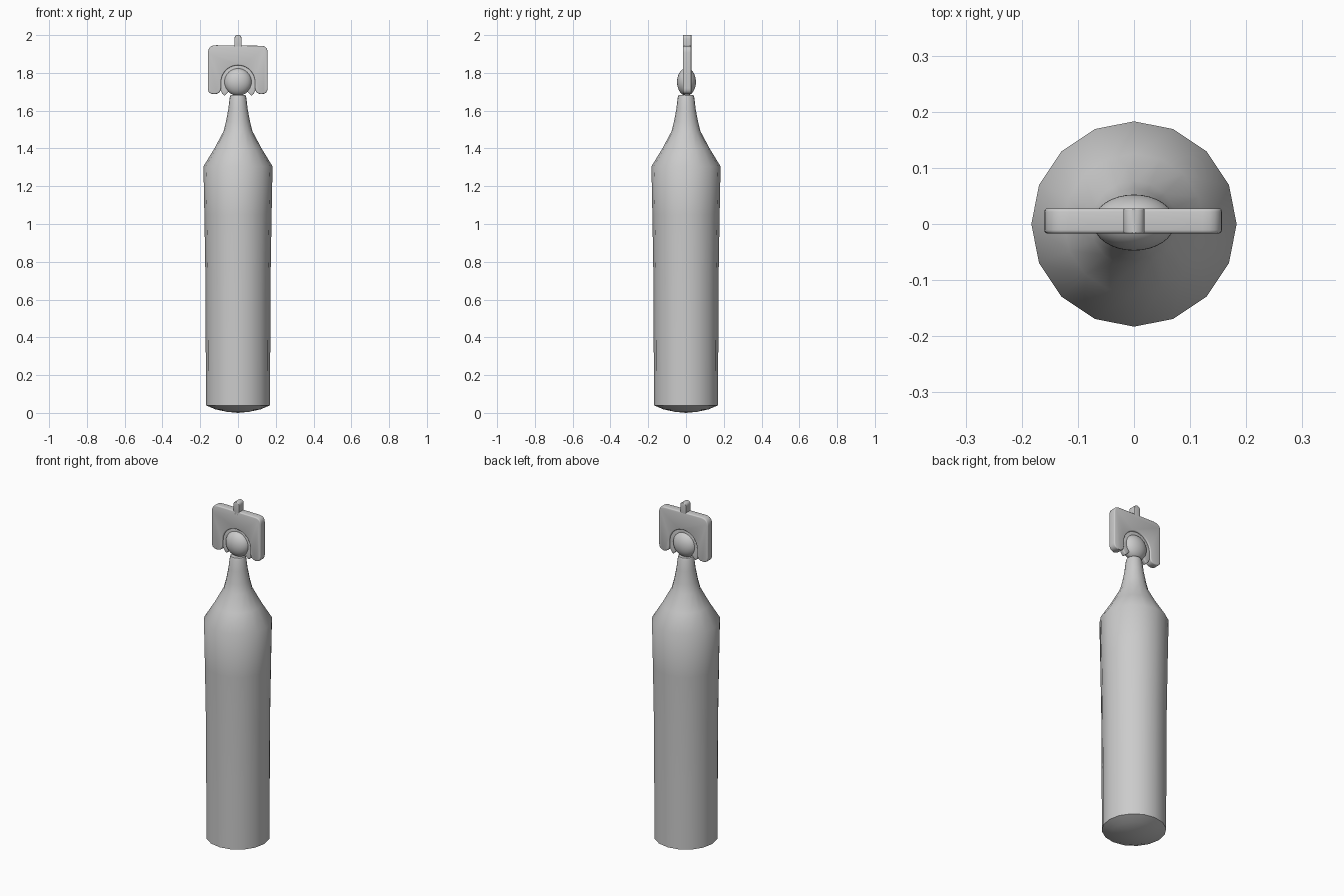
import bpy, bmesh, math
from mathutils import Vector

if "Cube" in bpy.data.objects:
    bpy.data.objects.remove(bpy.data.objects["Cube"])


def finish(name, bm, angle=40, bevel=0):
    bmesh.ops.recalc_face_normals(bm, faces=bm.faces)
    me = bpy.data.meshes.new(name)
    bm.to_mesh(me)
    bm.free()
    ob = bpy.data.objects.new(name, me)
    bpy.context.collection.objects.link(ob)
    bpy.ops.object.select_all(action='DESELECT')
    bpy.context.view_layer.objects.active = ob
    ob.select_set(True)
    if bevel:
        mod = ob.modifiers.new("soft_edges", 'BEVEL')
        mod.width = bevel
        mod.segments = 3
        mod.limit_method = 'ANGLE'
        mod.angle_limit = math.radians(50)
        bpy.ops.object.modifier_apply(modifier=mod.name)
    bpy.ops.object.shade_smooth_by_angle(angle=math.radians(angle))
    return ob


def lathe(name, profile, sides):
    bm = bmesh.new()
    verts = [bm.verts.new((r, 0, z)) for r, z in profile]
    edges = [bm.edges.new(p) for p in zip(verts, verts[1:])]
    bmesh.ops.spin(bm, geom=verts + edges, cent=(0, 0, 0), axis=(0, 0, 1),
                   angle=math.tau, steps=sides)
    bmesh.ops.remove_doubles(bm, verts=bm.verts, dist=0.0005)
    return finish(name, bm)


def rounded(corners, steps=5):
    # corners are (x, z, radius); each is replaced by a smooth curve
    out = []
    for i, (x, z, r) in enumerate(corners):
        p = Vector((x, z))
        if r == 0:
            out.append(p)
            continue
        a = p + (Vector(corners[i - 1][:2]) - p).normalized() * r
        b = p + (Vector(corners[(i + 1) % len(corners)][:2]) - p).normalized() * r
        for k in range(steps + 1):
            t = k / steps
            out.append(a * (1 - t) ** 2 + p * 2 * t * (1 - t) + b * t * t)
    return out


def slab(name, outline, y0, y1, bevel):
    bm = bmesh.new()
    face = bm.faces.new([bm.verts.new((x, y0, z)) for x, z in outline])
    ext = bmesh.ops.extrude_face_region(bm, geom=[face])
    moved = [v for v in ext["geom"] if isinstance(v, bmesh.types.BMVert)]
    bmesh.ops.translate(bm, verts=moved, vec=(0, y1 - y0, 0))
    return finish(name, bm, bevel=bevel)


def arc(r, start, end, n, cz=1.75):
    angles = [math.radians(start + (end - start) * i / n) for i in range(n + 1)]
    return [(r * math.cos(a), cz + r * math.sin(a)) for a in angles]


# Body: shallow domed base, slightly flared barrel, tapered shoulder and neck
lathe("body", [(0, 0), (0.06, 0.006), (0.12, 0.019), (0.17, 0.04),
               (0.171, 0.42), (0.173, 0.75), (0.178, 1.05), (0.183, 1.305),
               (0.125, 1.40), (0.077, 1.49), (0.064, 1.54), (0.051, 1.61),
               (0.044, 1.67), (0.039, 1.683), (0, 1.685)], 16)

# Ball above the neck, flattened front to back
bm = bmesh.new()
bmesh.ops.create_uvsphere(bm, u_segments=32, v_segments=20, radius=1)
bmesh.ops.scale(bm, vec=(0.073, 0.05, 0.073), verts=bm.verts)
bmesh.ops.translate(bm, vec=(0, 0.0025, 1.752), verts=bm.verts)
finish("ball", bm)

# Arched plate straddling the ball
arch = [(x, z, 0) for x, z in arc(0.09, 0, 180, 20)]
plate = rounded([(-0.09, 1.688, 0.035), (-0.16, 1.688, 0.032), (-0.16, 1.947, 0.045),
                 (0.157, 1.943, 0.035), (0.157, 1.688, 0.032), (0.09, 1.688, 0.035)] + arch)
slab("arched_plate", plate, -0.017, 0.028, 0.009)

# Thin horseshoe collar between ball and plate
collar = arc(0.102, -45, 225, 24) + arc(0.062, 225, -45, 24)
slab("collar", collar, -0.008, 0.019, 0.005)

# Small rounded knob on the top edge
knob = rounded([(-0.019, 1.92, 0), (0.019, 1.92, 0), (0.019, 2.0, 0.019),
                (-0.019, 2.0, 0.019)])
slab("top_knob", knob, -0.017, 0.028, 0.006)
